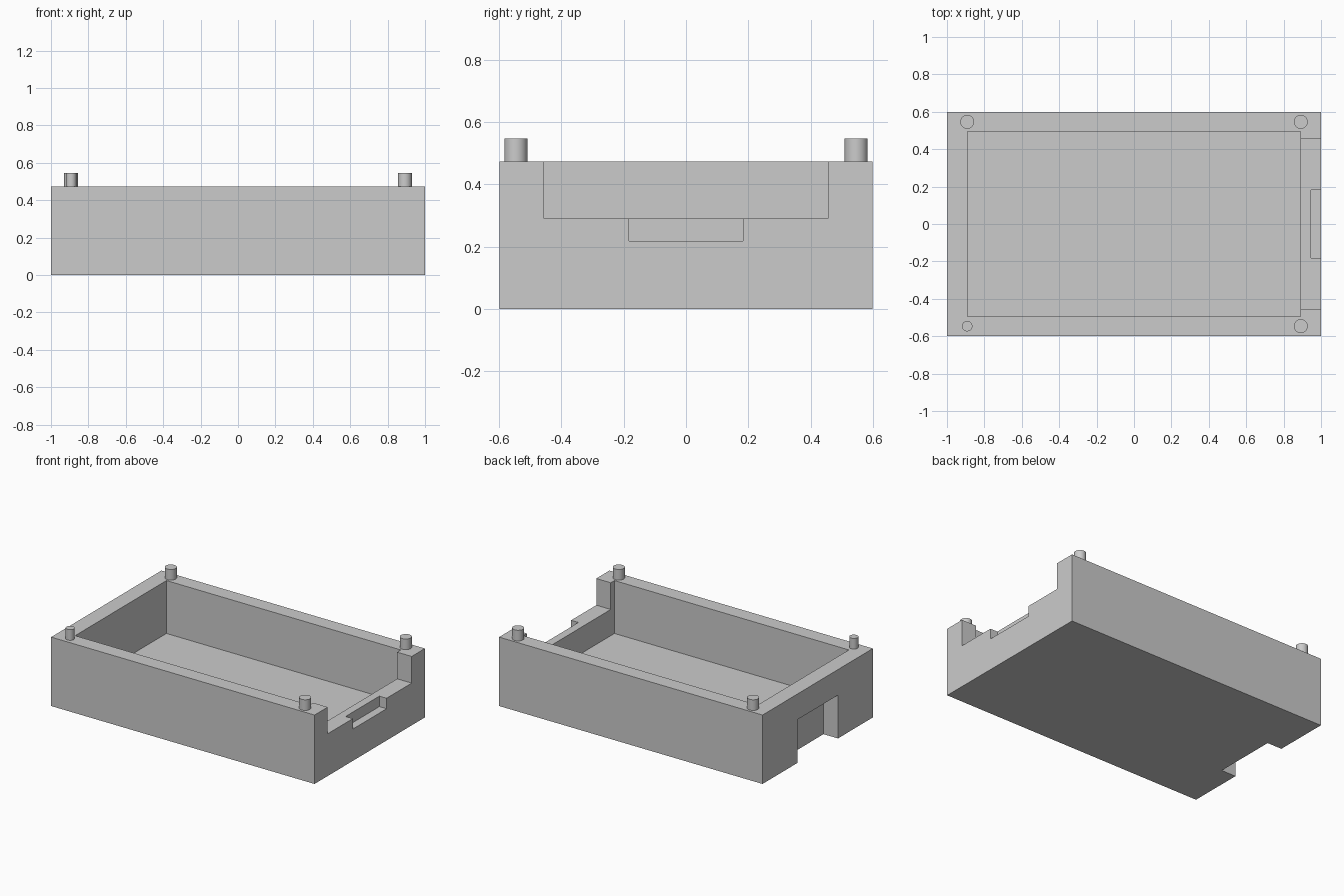
import bpy
import bmesh
import math
from mathutils import Matrix, Vector

if "Cube" in bpy.data.objects:
    bpy.data.objects.remove(bpy.data.objects["Cube"], do_unlink=True)

HEIGHT = 0.473
HALF_Y = 0.598
INNER_X, INNER_Y = 0.89, 0.495
FLOOR = 0.11

grey = bpy.data.materials.new("plain grey")
grey.use_nodes = True
colour = (0.6, 0.6, 0.6, 1)
grey.diffuse_color = colour
grey.node_tree.nodes["Principled BSDF"].inputs["Base Color"].default_value = colour


def finish(name, bm):
    mesh = bpy.data.meshes.new(name)
    bm.to_mesh(mesh)
    bm.free()
    mesh.materials.append(grey)
    obj = bpy.data.objects.new(name, mesh)
    bpy.context.collection.objects.link(obj)
    return obj


def box(name, low, high):
    low, high = Vector(low), Vector(high)
    size = high - low
    bm = bmesh.new()
    bmesh.ops.create_cube(bm, size=1, matrix=Matrix.Translation((low + high) / 2)
                          @ Matrix.Diagonal((*size, 1)))
    return finish(name, bm)


def peg(name, x, y, radius):
    # Sunk slightly into the rim
    bottom, top = HEIGHT - 0.02, 0.546
    bm = bmesh.new()
    bmesh.ops.create_cone(bm, cap_ends=True, segments=40, radius1=radius,
                          radius2=radius, depth=top - bottom,
                          matrix=Matrix.Translation((x, y, (top + bottom) / 2)))
    obj = finish(name, bm)
    bpy.ops.object.select_all(action='DESELECT')
    obj.select_set(True)
    bpy.context.view_layer.objects.active = obj
    bpy.ops.object.shade_smooth_by_angle(angle=math.radians(40))


# Open tray
tray = box("tray", (-1, -HALF_Y, 0), (1, HALF_Y, HEIGHT))

# Cavity, wide side notch, shallow outer recess, doorway in the other end
cutters = [
    box("cavity_cutter", (-INNER_X, -INNER_Y, FLOOR), (INNER_X, INNER_Y, 1)),
    box("notch_cutter", (0.8, -0.455, 0.29), (1.2, 0.455, 1.1)),
    box("recess_cutter", (0.945, -0.183, 0.218), (1.1, 0.183, 0.4)),
    box("doorway_cutter", (-1.2, -0.22, -0.2), (-INNER_X, 0.22, 0.297)),
]
bpy.context.view_layer.objects.active = tray
for cutter in cutters:
    mod = tray.modifiers.new(cutter.name, 'BOOLEAN')
    mod.operation = 'DIFFERENCE'
    mod.solver = 'EXACT'
    mod.object = cutter
    bpy.ops.object.modifier_apply(modifier=mod.name)
    bpy.data.objects.remove(cutter, do_unlink=True)

# Locating pegs, the front one at -x being thinner
for x_name, x in (("right", -0.892), ("left", 0.892)):
    for y_name, y in (("front", -0.546), ("back", 0.546)):
        thin = x < 0 and y < 0
        peg(f"{y_name}_{x_name}_peg", x, y, 0.028 if thin else 0.037)
